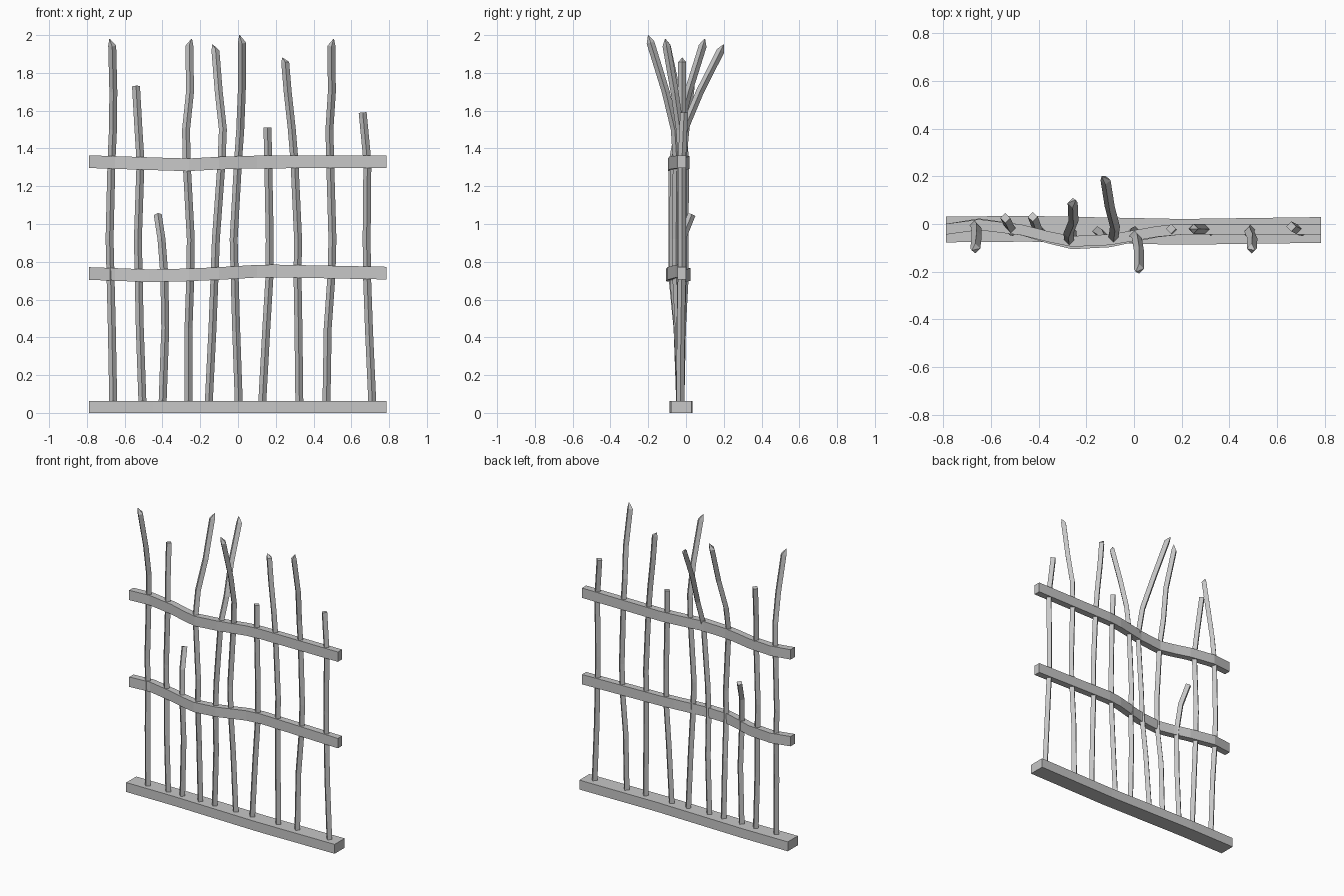
import bpy
import bmesh
import math
from mathutils import Vector

cube = bpy.data.objects.get("Cube")
if cube:
    bpy.data.objects.remove(cube, do_unlink=True)

# Single material: plain grey iron
iron = bpy.data.materials.new("grey_iron")
iron.use_nodes = True
grey = (0.57, 0.57, 0.57, 1)
iron.diffuse_color = grey
iron.node_tree.nodes["Principled BSDF"].inputs["Base Color"].default_value = grey


def interpolate(profile, value):
    """Piecewise linear lookup in a list of (position, result) pairs."""
    if value <= profile[0][0]:
        return profile[0][1]
    for (start, a), (end, b) in zip(profile, profile[1:]):
        if value <= end:
            return a + (b - a) * (value - start) / (end - start)
    return profile[-1][1]


def loft(name, rings):
    """Bridge equally sized rings into a closed, flat shaded solid."""
    bm = bmesh.new()
    loops = [[bm.verts.new(point) for point in ring] for ring in rings]
    count = len(loops[0])
    for lower, upper in zip(loops, loops[1:]):
        for i in range(count):
            j = (i + 1) % count
            bm.faces.new((lower[i], lower[j], upper[j], upper[i]))
    bm.faces.new(loops[0][::-1])
    bm.faces.new(loops[-1])
    bmesh.ops.recalc_face_normals(bm, faces=bm.faces)
    mesh = bpy.data.meshes.new(name)
    bm.to_mesh(mesh)
    bm.free()
    mesh.materials.append(iron)
    bpy.context.collection.objects.link(bpy.data.objects.new(name, mesh))


def beam(name, stations, depth, height):
    """Rectangular beam following centre points along x."""
    corners = ((-1, -1), (1, -1), (1, 1), (-1, 1))
    loft(name, [[(x, y + side * depth / 2, z + up * height / 2)
                 for side, up in corners] for x, y, z in stations])


def diamond(centre, tangent, radius):
    """Square ring, corner forward, perpendicular to the path."""
    tangent = tangent.normalized()
    across = Vector((1, 0, 0))
    across = (across - tangent * across.dot(tangent)).normalized()
    forward = tangent.cross(across)
    turns = [i * math.pi / 2 for i in range(4)]
    return [centre + radius * (across * math.cos(a) + forward * math.sin(a))
            for a in turns]


def bar(name, xs, top, tip_y, pointed, bend_start):
    """Bent bar: follows the rails, then leans away to its tip."""
    heights = [z for z in LEVELS if z < top - 0.1][:len(xs) - 1] + [top]
    points = []
    for x, z in zip(xs, heights):
        rail_y = interpolate(RAIL_BEND, x)
        y = interpolate([(0.3, BASE_Y), (LEVELS[2], rail_y)], z)
        if z > bend_start:
            lean = ((z - bend_start) / (top - bend_start)) ** 1.25
            y += (tip_y - rail_y) * lean
        points.append(Vector((x, y, z)))
    apex = points[-1].copy()
    if pointed:
        # The point sits towards the side the bar drifts to
        drift = apex.x - points[-2].x
        body_end = apex - Vector((math.copysign(0.013, drift), 0, 0))
        points[-1] = points[-2].lerp(body_end, 0.87)
    rings = []
    for i, point in enumerate(points):
        before, after = points[max(i - 1, 0)], points[min(i + 1, len(points) - 1)]
        rings.append(diamond(point, after - before, BAR_RADIUS))
    if pointed:
        rings.append(diamond(apex, apex - points[-1], BAR_RADIUS * 0.08))
    loft(name, rings)


BAR_RADIUS = 0.021
BASE_Y = -0.03
LEVELS = (0.03, 0.45, 0.73, 0.92, 1.33, 1.5, 1.7)

# Sideways bend shared by both rails: (x, y)
RAIL_END_Y = -0.022
RAIL_BEND = [(-0.79, RAIL_END_Y), (-0.65, -0.003), (-0.47, -0.025), (-0.36, -0.053),
             (-0.26, -0.073), (-0.1, -0.066), (0.1, -0.031), (0.2, RAIL_END_Y),
             (0.785, RAIL_END_Y)]

# Ground beam
beam("ground_beam", [(-0.79, -0.023, 0.032), (-0.45, -0.02, 0.032),
                     (0.2, -0.033, 0.032), (0.785, -0.025, 0.032)], 0.108, 0.064)

# Two bent horizontal rails: strength of the bend, then the sag as (x, z)
rails = {
    "lower_rail": (1.2, [(-0.79, 0.738), (-0.47, 0.726), (-0.2, 0.732),
                         (0.15, 0.753), (0.5, 0.74)]),
    "upper_rail": (1, [(-0.79, 1.33), (-0.27, 1.313), (0, 1.328), (0.785, 1.33)]),
}
for rail_name, (strength, sag) in rails.items():
    beam(rail_name, [(x, RAIL_END_Y + (y - RAIL_END_Y) * strength, interpolate(sag, x))
                     for x, y in RAIL_BEND], 0.045, 0.067)

# Upright bars: x at each level, top height, tip y, pointed, where the lean begins
bars = [
    ([-.66, -.668, -.675, -.68, -.67, -.662, -.66, -.68], 1.98, -.11, True, 1.4),
    ([-.505, -.52, -.526, -.53, -.516, -.527, -.54], 1.73, .025, False, 1.33),
    ([-.4, -.385, -.39, -.405, -.425], 1.05, .03, False, .85),
    ([-.262, -.262, -.252, -.25, -.272, -.275, -.254, -.245], 1.98, .1, True, 1.33),
    ([-.156, -.135, -.124, -.117, -.087, -.08, -.102, -.135], 1.95, .2, True, 1.33),
    ([.005, -.01, -.018, -.023, 0, .012, .02, .008], 2, -.2, True, 1.42),
    ([.127, .15, .167, .168, .16, .156], 1.51, -.02, False, 1.33),
    ([.325, .32, .315, .318, .299, .285, .263, .235], 1.88, -.02, True, 1.33),
    ([.468, .475, .495, .5, .488, .484, .497, .507], 1.98, -.11, True, 1.4),
    ([.712, .693, .683, .681, .685, .66], 1.59, -.01, False, 1.33),
]
for number, data in enumerate(bars, 1):
    bar(f"upright_bar_{number}", *data)
